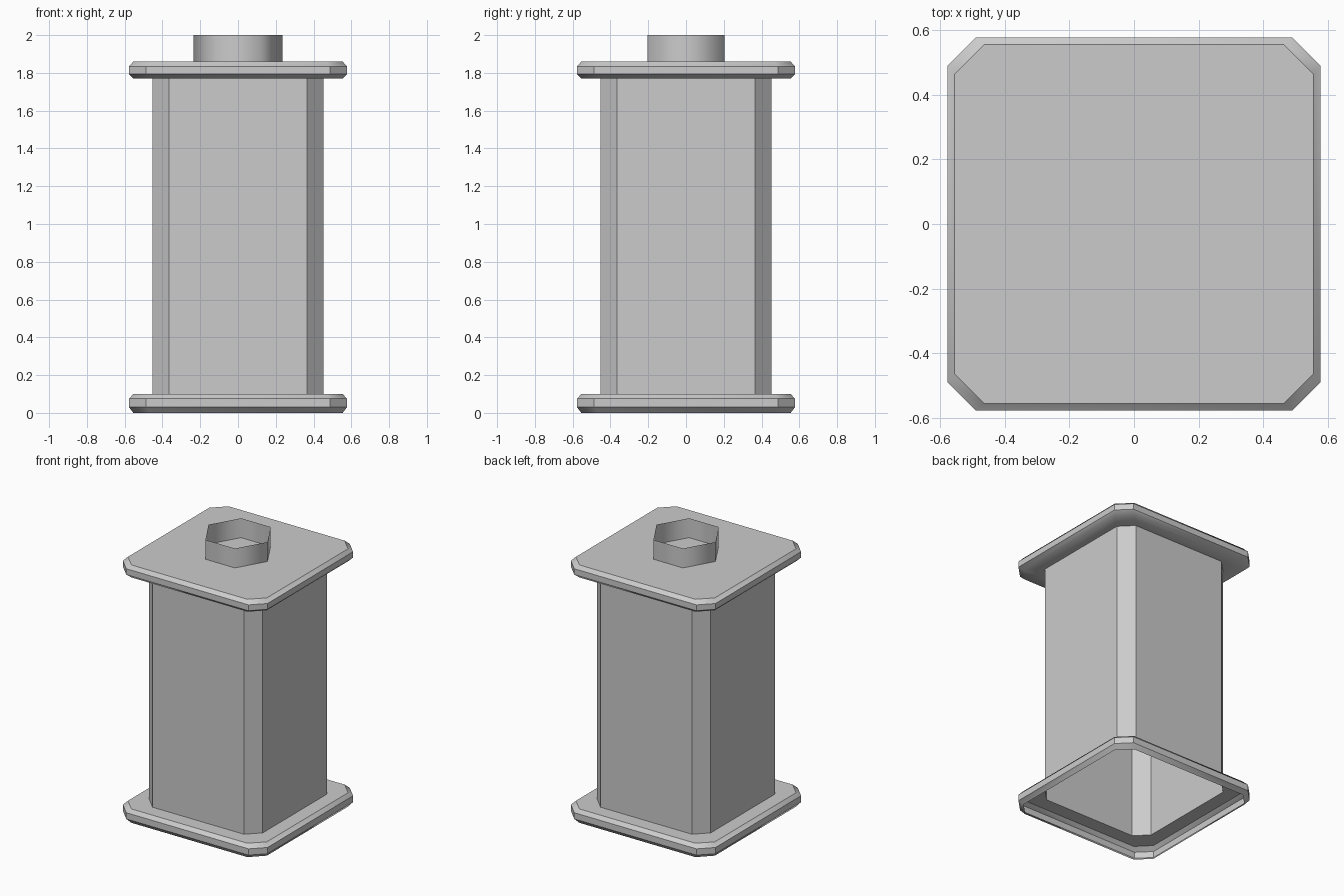
import bpy, bmesh, math

if "Cube" in bpy.data.objects:
    bpy.data.objects.remove(bpy.data.objects["Cube"])


def octagon(half, flat):
    """Square outline with cut corners, counter-clockwise."""
    return [(half, -flat), (half, flat), (flat, half), (-flat, half),
            (-half, flat), (-half, -flat), (-flat, -half), (flat, -half)]


def loft(name, sections, cap_top=False, smooth_angle=35):
    """Skin a stack of (outline, z) sections, listed from bottom to top."""
    bm = bmesh.new()
    rings = [[bm.verts.new((x, y, z)) for x, y in outline] for outline, z in sections]
    for low, high in zip(rings, rings[1:]):
        n = len(low)
        for i in range(n):
            j = (i + 1) % n
            bm.faces.new((low[i], low[j], high[j], high[i]))
    if cap_top:
        bm.faces.new(rings[-1])
    mesh = bpy.data.meshes.new(name)
    bm.to_mesh(mesh)
    bm.free()
    obj = bpy.data.objects.new(name, mesh)
    bpy.context.collection.objects.link(obj)
    bpy.ops.object.select_all(action='DESELECT')
    obj.select_set(True)
    bpy.context.view_layer.objects.active = obj
    bpy.ops.object.shade_smooth_by_angle(angle=math.radians(smooth_angle))
    return obj


wall = octagon(0.453, 0.365)
rim = octagon(0.577, 0.488)
inset = octagon(0.554, 0.463)

# Base flange: hollow, open underneath, ring on top reaching the body
loft("base_flange", [(inset, 0.0), (rim, 0.03), (rim, 0.075), (inset, 0.1), (wall, 0.1)])

# Hollow body with cut corners
loft("body", [(wall, 0.1), (wall, 1.77)])

# Top flange: ring underneath, closed lid
loft("top_flange", [(wall, 1.77), (inset, 1.77), (rim, 1.793), (rim, 1.835), (inset, 1.86)],
     cap_top=True)

# Thin open six-sided neck
hexagon = [(0.235 * math.cos(i * math.pi / 3), 0.235 * math.sin(i * math.pi / 3))
           for i in range(6)]
loft("neck", [(hexagon, 1.86), (hexagon, 2.0)], smooth_angle=65)
